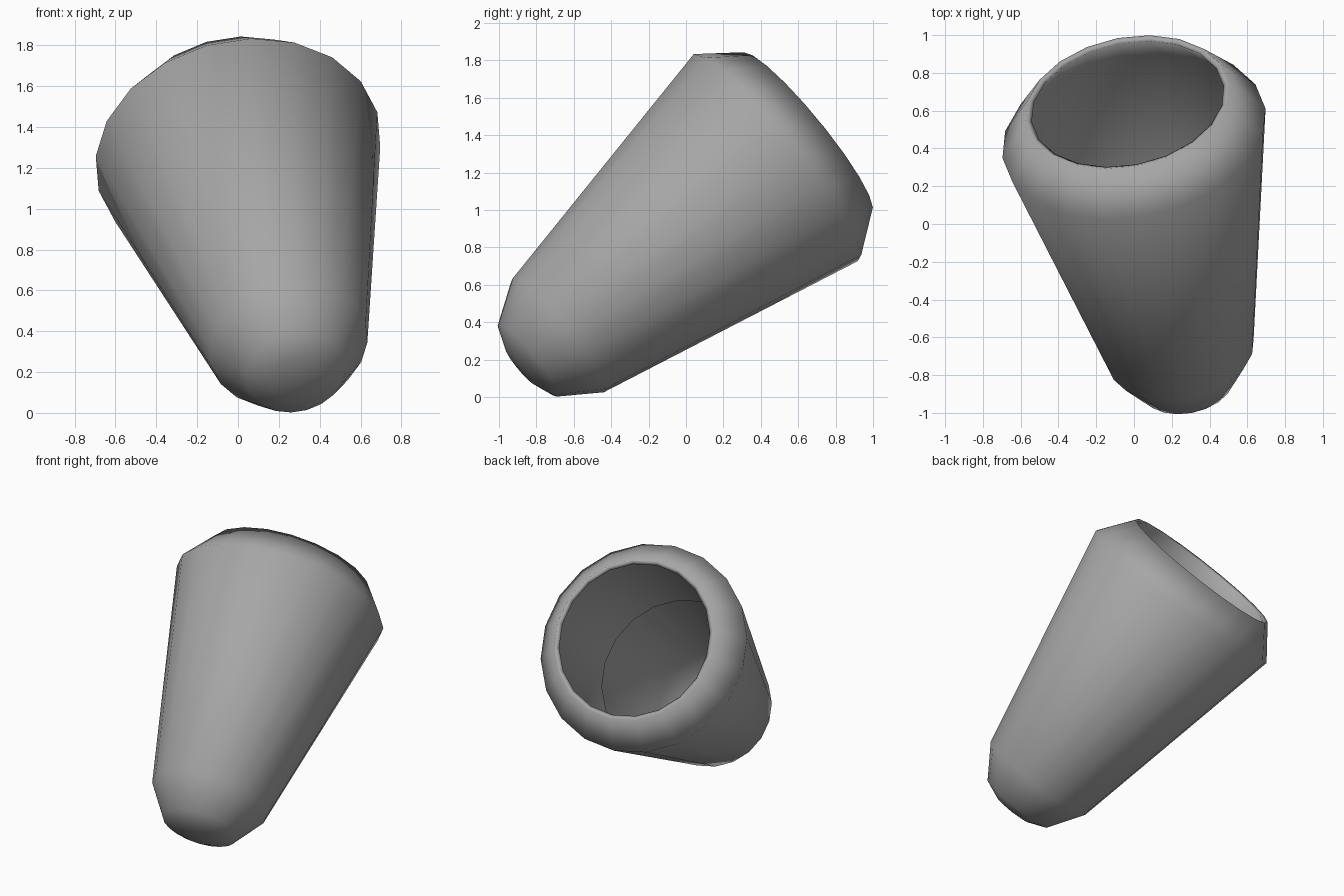
import bpy
import bmesh
import math
from mathutils import Vector, Matrix

SIDES = 20

cube = bpy.data.objects.get("Cube")
if cube:
    bpy.data.objects.remove(cube, do_unlink=True)

# Plain grey material
grey = bpy.data.materials.new("mid_grey")
grey.use_nodes = True
colour = (0.38, 0.38, 0.38, 1.0)
grey.diffuse_color = colour
grey.node_tree.nodes["Principled BSDF"].inputs["Base Color"].default_value = colour

# Tilted frame: local z runs along the cup, origin at the widest ring
axis = Vector((-0.163, 0.763, 0.623)).normalized()
side = (Vector((1, 0, 0)) - axis * axis.x).normalized()
frame = Matrix((side, axis.cross(side), axis)).transposed().to_4x4()
frame.translation = (0, 0.48, 1.28)


def lathe(name, profile):
    """Turn a (radius, height) profile around the local z axis."""
    bm = bmesh.new()
    start = Matrix.Rotation(math.pi / SIDES - 0.065, 3, "Z")
    verts = [bm.verts.new(start @ Vector((r, 0, h))) for r, h in profile]
    edges = [bm.edges.new(pair) for pair in zip(verts, verts[1:])]
    bmesh.ops.spin(bm, geom=verts + edges, cent=(0, 0, 0), axis=(0, 0, 1),
                   angle=math.tau, steps=SIDES)
    bmesh.ops.remove_doubles(bm, verts=bm.verts[:], dist=0.0005)
    bmesh.ops.recalc_face_normals(bm, faces=bm.faces[:])
    bm.transform(frame)
    mesh = bpy.data.meshes.new(name)
    bm.to_mesh(mesh)
    bm.free()
    mesh.materials.append(grey)
    obj = bpy.data.objects.new(name, mesh)
    bpy.context.collection.objects.link(obj)
    bpy.ops.object.select_all(action="DESELECT")
    obj.select_set(True)
    bpy.context.view_layer.objects.active = obj
    bpy.ops.object.shade_smooth()
    return obj


# Tapered hollow cup: domed base, wall, shoulder, lip, then the inner
# lining, which ends in an open edge halfway down
lathe("tapered_cup", [
    (0, -1.80), (0.13, -1.785), (0.25, -1.735), (0.392, -1.52),
    (0.709, 0), (0.548, 0.217), (0.517, 0.203),
    (0.67, -0.01), (0.535, -0.77),
])
